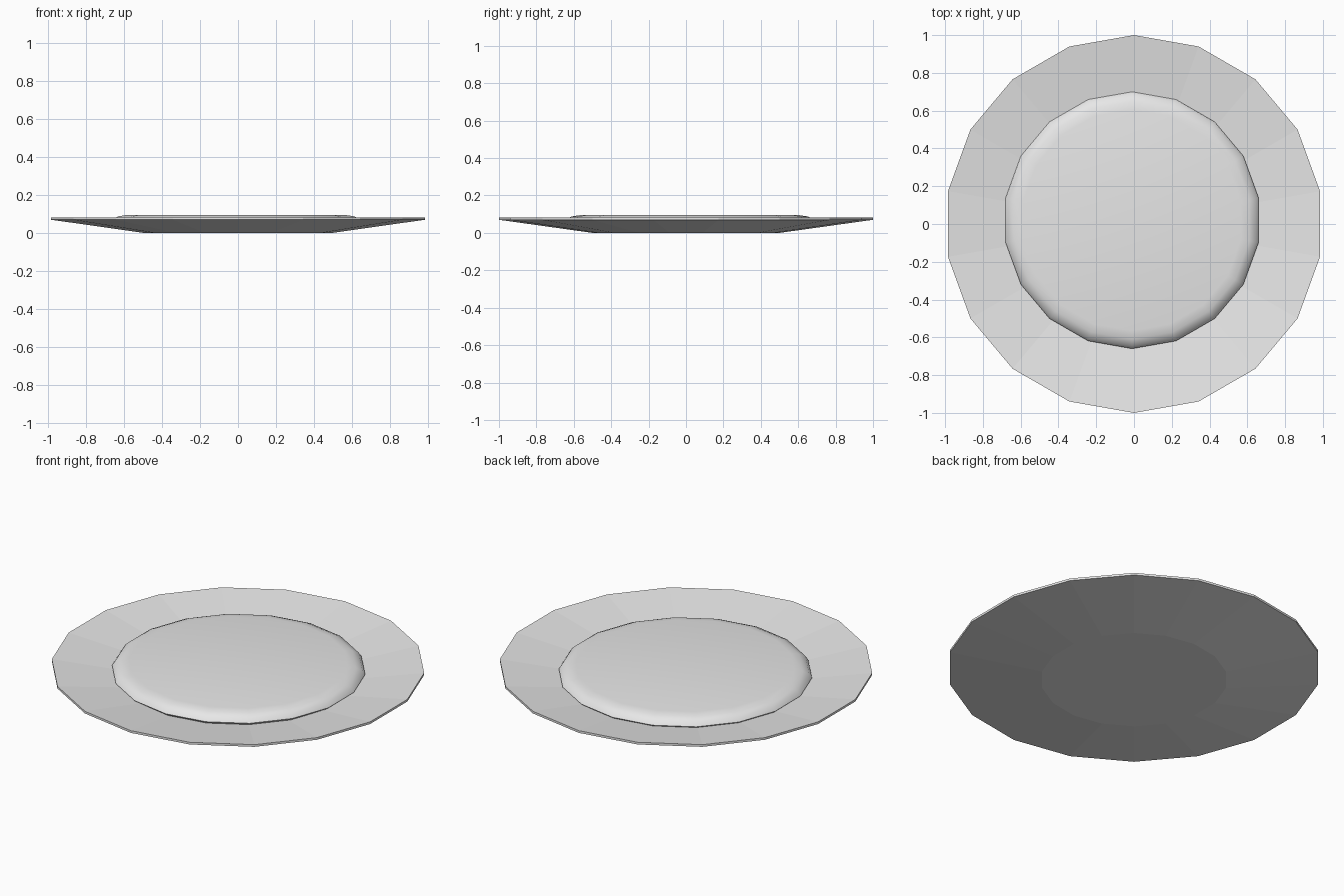
import bpy
import bmesh
from math import cos, sin, radians, tau

SIDES = 18

cube = bpy.data.objects.get("Cube")
if cube:
    bpy.data.objects.remove(cube, do_unlink=True)

# One light grey for the whole model
grey = bpy.data.materials.new("light_grey")
grey.use_nodes = True
grey.diffuse_color = (0.8, 0.8, 0.8, 1)
grey.node_tree.nodes["Principled BSDF"].inputs["Base Color"].default_value = (0.8, 0.8, 0.8, 1)


def lathe(name, profile, centre=(0, 0)):
    """Turn a closed (radius, height) profile into a faceted solid."""
    bm = bmesh.new()
    rings = []
    for r, z in profile:
        angles = [tau * (i / SIDES + 0.25) for i in range(SIDES)]
        rings.append([bm.verts.new((r * cos(a), r * sin(a), z)) for a in angles])
    for low, high in zip(rings, rings[1:]):
        for i in range(SIDES):
            j = (i + 1) % SIDES
            bm.faces.new((low[i], low[j], high[j], high[i]))
    bm.faces.new(rings[0][::-1])
    bm.faces.new(rings[-1])
    bmesh.ops.recalc_face_normals(bm, faces=bm.faces)
    mesh = bpy.data.meshes.new(name)
    bm.to_mesh(mesh)
    bm.free()
    mesh.materials.append(grey)
    obj = bpy.data.objects.new(name, mesh)
    obj.location = (*centre, 0)
    bpy.context.collection.objects.link(obj)
    return obj


# Shallow plate: flat foot, sloping underside, thin rim, sloping inside
lathe("plate", [(0.5, 0), (1, 0.07), (1, 0.083), (0.5, 0.015)])

# Round-edged disc resting in the plate, slightly off centre
disc = lathe("disc", [(0.6, 0.022), (0.66, 0.032), (0.68, 0.05),
                      (0.665, 0.072), (0.63, 0.088), (0.585, 0.095)], (-0.01, 0.02))
bpy.ops.object.select_all(action="DESELECT")
disc.select_set(True)
bpy.context.view_layer.objects.active = disc
bpy.ops.object.shade_smooth_by_angle(angle=radians(60))
